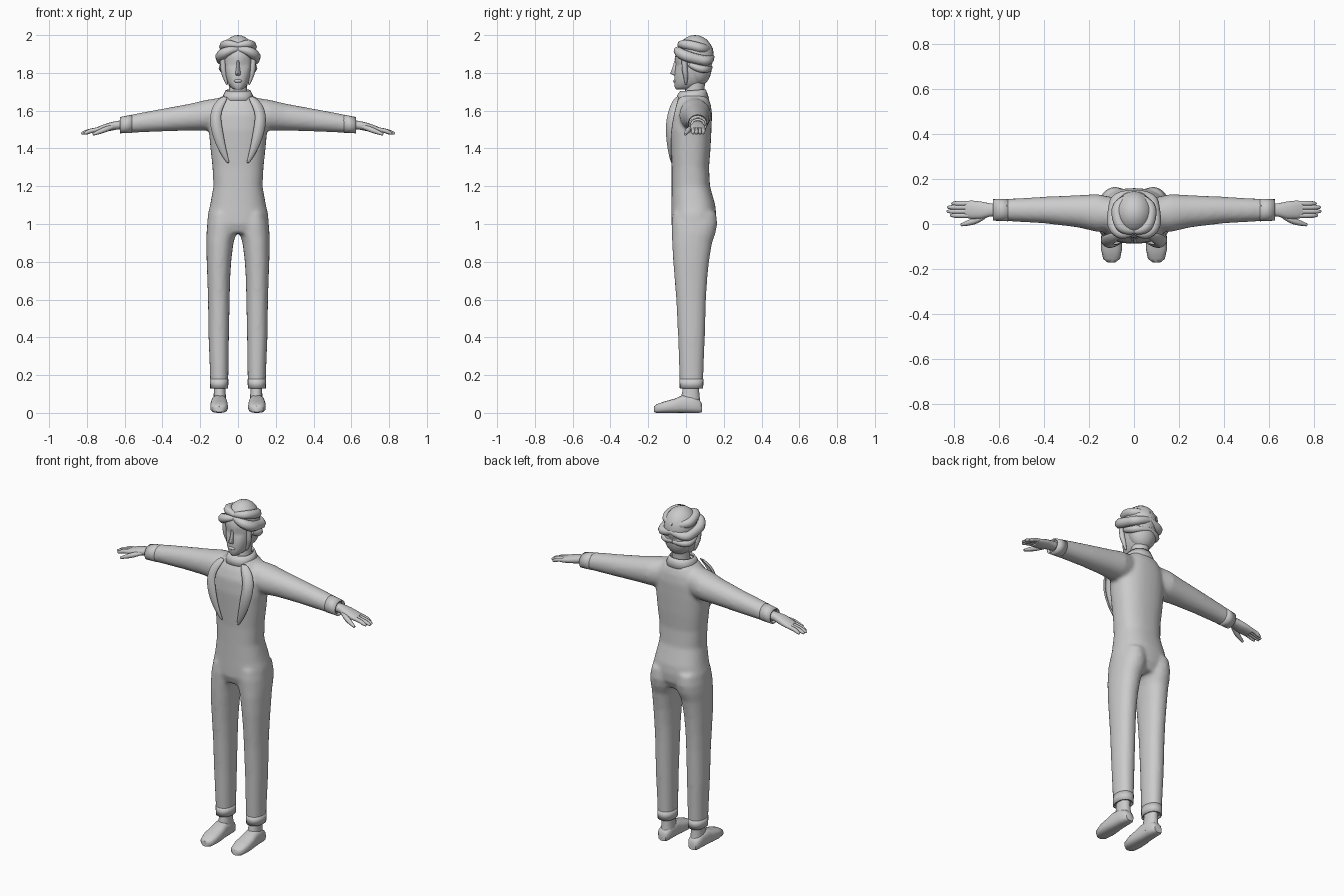
import bpy, bmesh, math
from mathutils import Vector

grey = bpy.data.materials.new("plain_grey")
grey.diffuse_color = (0.6, 0.6, 0.6, 1)


def loft(bm, rings, axis, seg=24, power=2.0, side=1, caps=True):
    """Skin rings (t, u0, u1, v0, v1) along an axis; side=-1 mirrors in x."""
    loops = []
    for t, u0, u1, v0, v1 in rings:
        loop = []
        for i in range(seg):
            a = 2 * math.pi * i / seg
            c, s = math.cos(a), math.sin(a)
            u = (u0 + u1) / 2 + (u1 - u0) / 2 * math.copysign(abs(c) ** (2 / power), c)
            v = (v0 + v1) / 2 + (v1 - v0) / 2 * math.copysign(abs(s) ** (2 / power), s)
            p = {'x': (t, u, v), 'y': (u, t, v), 'z': (u, v, t)}[axis]
            loop.append(bm.verts.new((p[0] * side, p[1], p[2])))
        loops.append(loop)
    for a, b in zip(loops, loops[1:]):
        for i in range(seg):
            j = (i + 1) % seg
            bm.faces.new((a[i], a[j], b[j], b[i]))
    if caps:
        bm.faces.new(loops[0])
        bm.faces.new(loops[-1])


def finish(name, bm, angle=50):
    bmesh.ops.recalc_face_normals(bm, faces=bm.faces[:])
    me = bpy.data.meshes.new(name)
    bm.to_mesh(me)
    bm.free()
    me.materials.append(grey)
    ob = bpy.data.objects.new(name, me)
    bpy.context.collection.objects.link(ob)
    bpy.ops.object.select_all(action='DESELECT')
    ob.select_set(True)
    bpy.context.view_layer.objects.active = ob
    bpy.ops.object.shade_smooth_by_angle(angle=math.radians(angle))
    return ob


def strand(name, pts, depth):
    """Tapered round tube through (x, y, z, radius factor) points."""
    cu = bpy.data.curves.new(name, 'CURVE')
    cu.dimensions = '3D'
    cu.bevel_depth = depth
    cu.bevel_resolution = 2
    cu.resolution_u = 5
    cu.use_fill_caps = True
    sp = cu.splines.new('NURBS')
    sp.points.add(len(pts) - 1)
    for p, (x, y, z, r) in zip(sp.points, pts):
        p.co = (x, y, z, 1)
        p.radius = r
    sp.order_u = 3
    sp.use_endpoint_u = True
    cu.materials.append(grey)
    ob = bpy.data.objects.new(name, cu)
    bpy.context.collection.objects.link(ob)
    bpy.ops.object.select_all(action='DESELECT')
    ob.select_set(True)
    bpy.context.view_layer.objects.active = ob
    bpy.ops.object.convert(target='MESH')


def mirrored(pts, s):
    return [(x * s, y, z, r) for x, y, z, r in pts]


# Suit: torso, sleeves and trousers fused into one smooth skin
bm = bmesh.new()
loft(bm, [(0.95, -.13, .13, -.06, .13), (1.0, -.163, .163, -.078, .155),
          (1.05, -.16, .16, -.078, .16), (1.1, -.148, .148, -.077, .155),
          (1.2, -.13, .13, -.076, .127), (1.3, -.135, .135, -.076, .122),
          (1.4, -.146, .146, -.082, .13), (1.5, -.155, .155, -.088, .135),
          (1.58, -.15, .15, -.083, .138), (1.63, -.13, .13, -.065, .132),
          (1.665, -.1, .1, -.045, .12), (1.685, -.07, .07, -.035, .105)], 'z', 32, 2.4)
for s in (1, -1):
    loft(bm, [(.05, -.03, .11, 1.5, 1.675), (.165, -.035, .133, 1.495, 1.658),
              (.25, -.015, .128, 1.495, 1.638), (.4, .003, .121, 1.49, 1.61),
              (.52, .01, .114, 1.485, 1.588), (.615, .015, .11, 1.48, 1.568)], 'x', 24, 2.1, s)
    loft(bm, [(.135, .052, .146, -.032, .09), (.25, .05, .15, -.037, .094),
              (.4, .048, .156, -.042, .1), (.6, .044, .159, -.052, .106),
              (.7, .042, .162, -.06, .112), (.8, .036, .166, -.068, .122),
              (.9, .024, .167, -.074, .138), (.95, .008, .167, -.075, .156),
              (1.0, .003, .163, -.077, .166), (1.06, .015, .15, -.07, .16)], 'z', 24, 2.2, s)
suit = finish("suit", bm)
rm = suit.modifiers.new("fuse", 'REMESH')
rm.mode = 'VOXEL'
rm.voxel_size = 0.011
rm.use_smooth_shade = True
sm = suit.modifiers.new("soften", 'SMOOTH')
sm.factor = 0.5
sm.iterations = 5

# Collar: standing open band, higher at the back
bm = bmesh.new()
loft(bm, [(1.655, -.09, .09, -.055, .122), (1.685, -.076, .076, -.045, .112),
          (1.705, -.066, .066, -.03, .105)], 'z', 24, 2.2, 1, False)
for v in bm.verts:
    v.co.z += max(0, v.co.y) * 0.08
finish("collar", bm).modifiers.new("thickness", 'SOLIDIFY').thickness = 0.008

# Head: skull with shallow eye sockets
bm = bmesh.new()
loft(bm, [(1.712, -.022, .022, -.052, .02), (1.725, -.04, .04, -.06, .06),
          (1.75, -.056, .056, -.061, .1), (1.78, -.067, .067, -.061, .12),
          (1.805, -.072, .072, -.06, .126), (1.83, -.076, .076, -.058, .13),
          (1.85, -.078, .078, -.057, .132), (1.875, -.079, .079, -.06, .132),
          (1.91, -.076, .076, -.052, .128), (1.95, -.06, .06, -.03, .11),
          (1.98, -.03, .03, .0, .08)], 'z', 32, 2.3)
for v in bm.verts:
    if v.co.y < 0:
        d = ((abs(v.co.x) - .034) / .02) ** 2 + ((v.co.z - 1.845) / .018) ** 2
        v.co.y += 0.012 * math.exp(-d)
finish("head", bm)

# Nose wedge
bm = bmesh.new()
loft(bm, [(1.787, -.013, .013, -.066, -.045), (1.797, -.014, .014, -.084, -.045),
          (1.83, -.009, .009, -.071, -.045), (1.865, -.007, .007, -.061, -.045)], 'z', 8)
finish("nose", bm)

# Mouth ridge
bm = bmesh.new()
bmesh.ops.create_uvsphere(bm, u_segments=12, v_segments=8, radius=1)
for v in bm.verts:
    v.co = Vector((v.co.x * .022, -.056 + v.co.y * .012, 1.757 + v.co.z * .01))
finish("lips", bm)

# Neck
bm = bmesh.new()
loft(bm, [(1.64, -.056, .056, -.02, .1), (1.7, -.048, .048, -.005, .095),
          (1.77, -.05, .05, .0, .105)], 'z', 20)
finish("neck", bm)

# Hair: crown and nape volumes
for name, c, r in (("hair_crown", (0, .048, 1.892), (.088, .099, .108)),
                   ("hair_nape", (0, .068, 1.83), (.083, .068, .1))):
    bm = bmesh.new()
    bmesh.ops.create_uvsphere(bm, u_segments=24, v_segments=14, radius=1)
    for v in bm.verts:
        v.co = Vector([c[k] + v.co[k] * r[k] for k in range(3)])
    finish(name, bm)

# Hair: swept bands round the head and sideburns
for s, side in ((1, "left"), (-1, "right")):
    strand("hair_band_" + side, mirrored([
        (.004, -.035, 1.925, .5), (.05, -.052, 1.92, .9), (.094, -.012, 1.892, 1.1),
        (.09, .06, 1.872, 1), (.078, .125, 1.86, 1), (-.005, .135, 1.885, .6)], s), .027)
    strand("hair_top_" + side, mirrored([
        (.0, -.03, 1.945, .6), (.05, -.03, 1.955, 1), (.076, .03, 1.945, 1.1),
        (.07, .1, 1.925, 1.1), (-.01, .13, 1.925, .6)], s), .024)
    strand("hair_lower_" + side, mirrored([
        (.078, .02, 1.845, .7), (.088, .055, 1.825, 1), (.07, .115, 1.815, 1),
        (-.01, .13, 1.83, .6)], s), .02)
    strand("sideburn_" + side, mirrored([
        (.08, -.008, 1.88, 1), (.079, -.008, 1.82, 1), (.07, .0, 1.78, .9),
        (.058, .0, 1.738, .3)], s), .015)

# Lapels: bulging curved strips; rows of z, inner x, outer x, inner, middle, outer y
rows = [(1.675, .052, .078, -.045, -.048, -.035), (1.64, .066, .125, -.068, -.078, -.045),
        (1.58, .095, .148, -.086, -.101, -.06), (1.5, .08, .144, -.092, -.112, -.075),
        (1.4, .064, .108, -.088, -.097, -.08), (1.32, .043, .055, -.074, -.076, -.072)]
for s, side in ((1, "left"), (-1, "right")):
    bm = bmesh.new()
    grid = []
    for z, xi, xo, yi, ym, yo in rows:
        grid.append([bm.verts.new((s * x, y, z)) for x, y in
                     ((xi, yi), ((xi + xo) / 2, ym), (xo * .92 + xi * .08, (ym + yo) / 2), (xo, yo))])
    for a, b in zip(grid, grid[1:]):
        for i in range(3):
            bm.faces.new((a[i], a[i + 1], b[i + 1], b[i]))
    lapel = finish("lapel_" + side, bm)
    so = lapel.modifiers.new("thickness", 'SOLIDIFY')
    so.thickness = 0.01
    so.offset = 0
    lapel.modifiers.new("round", 'SUBSURF').levels = 2
    lapel.modifiers["round"].render_levels = 2

# Cuffs, hands and shoes
for s, side in ((1, "left"), (-1, "right")):
    bm = bmesh.new()
    loft(bm, [(.56, .012, .112, 1.483, 1.579), (.625, .015, .11, 1.48, 1.566)],
         'x', 24, 2.1, s, False)
    finish("sleeve_cuff_" + side, bm).modifiers.new("thickness", 'SOLIDIFY').thickness = .008
    bm = bmesh.new()
    loft(bm, [(.128, .052, .147, -.033, .091), (.18, .051, .148, -.034, .092)],
         'z', 24, 2.2, s, False)
    finish("trouser_hem_" + side, bm).modifiers.new("thickness", 'SOLIDIFY').thickness = .008

    bm = bmesh.new()
    loft(bm, [(.59, .035, .09, 1.503, 1.55), (.64, .033, .092, 1.5, 1.546),
              (.68, .022, .1, 1.492, 1.537), (.72, .022, .104, 1.486, 1.524),
              (.75, .028, .102, 1.482, 1.511)], 'x', 16, 2.3, s)
    finish("palm_" + side, bm)
    for i, (y, tip) in enumerate(((.038, .815), (.056, .83), (.074, .828), (.091, .81))):
        strand("finger_%d_%s" % (i + 1, side), mirrored([
            (.72, y, 1.504, 1), (.775, y, 1.496, 1), (tip - .012, y, 1.483, .9),
            (tip, y, 1.478, .45)], s), .0115)
    strand("thumb_" + side, mirrored([
        (.65, .045, 1.518, .8), (.69, .02, 1.505, 1.2), (.735, .004, 1.488, 1),
        (.768, -.004, 1.474, .5)], s), .013)

    bm = bmesh.new()
    loft(bm, [(.03, .06, .135, -.03, .08), (.07, .062, .13, -.03, .074),
              (.11, .066, .128, -.02, .07), (.17, .066, .128, -.015, .07)], 'z', 16, 2.2, s)
    finish("ankle_" + side, bm)
    bm = bmesh.new()
    loft(bm, [(-.17, .082, .118, .004, .034), (-.155, .062, .137, 0, .046),
              (-.11, .053, .147, 0, .062), (-.06, .054, .146, 0, .075),
              (-.02, .058, .142, 0, .093), (.03, .06, .138, 0, .09),
              (.07, .064, .134, 0, .07), (.084, .075, .123, .004, .05)], 'y', 20, 2.8, s)
    finish("shoe_" + side, bm)
